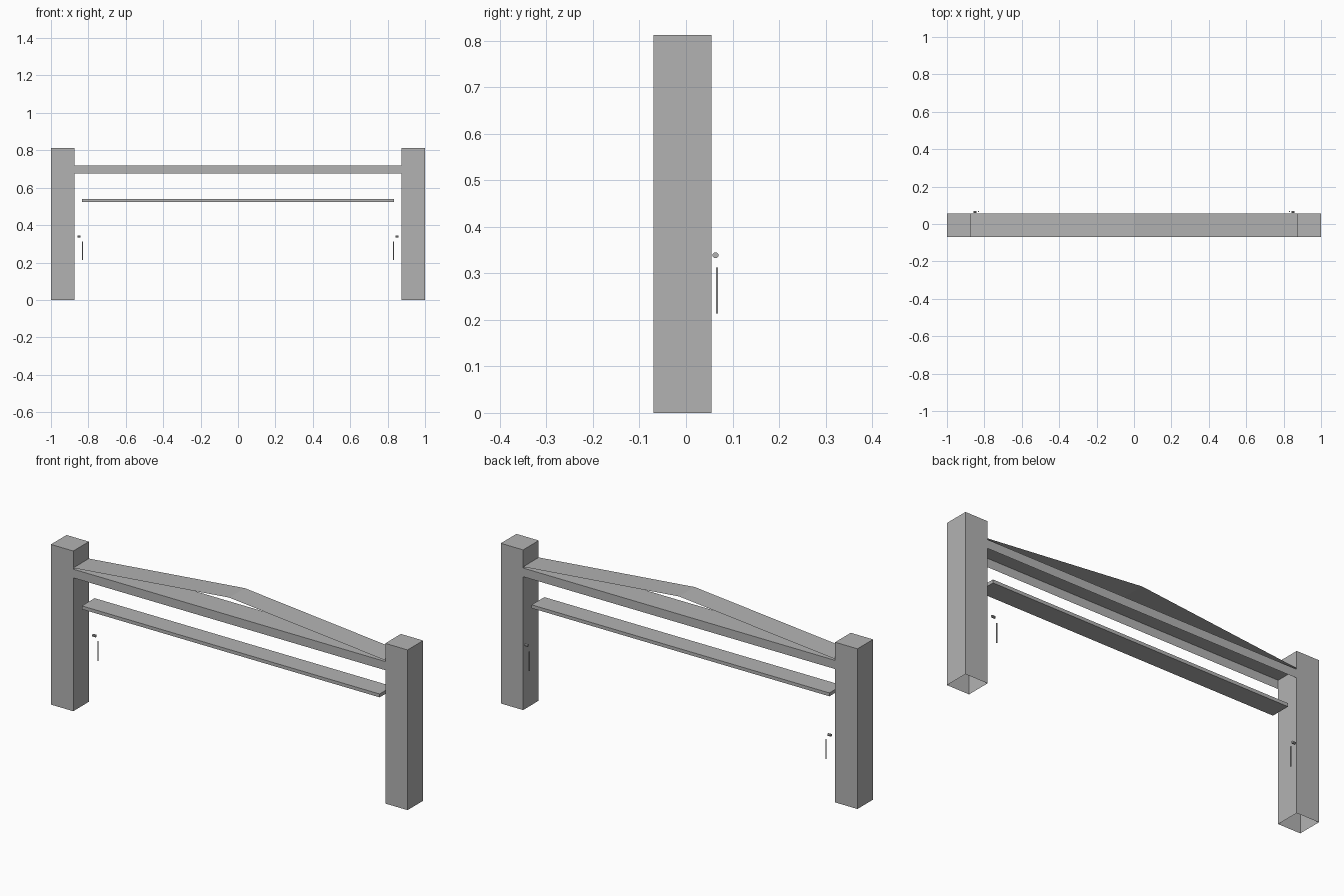
import bpy
import bmesh
from mathutils import Matrix, Vector

default = bpy.data.objects.get("Cube")
if default:
    bpy.data.objects.remove(default, do_unlink=True)

GREY = (0.45, 0.45, 0.45, 1.0)
grey = bpy.data.materials.new("plain grey")
grey.diffuse_color = GREY
grey.use_nodes = True
grey.node_tree.nodes["Principled BSDF"].inputs["Base Color"].default_value = GREY

FRONT, BACK = -0.07, 0.055
INNER = 0.875


def finish(name, bm):
    mesh = bpy.data.meshes.new(name)
    bm.to_mesh(mesh)
    bm.free()
    mesh.materials.append(grey)
    obj = bpy.data.objects.new(name, mesh)
    bpy.context.collection.objects.link(obj)
    return obj


def box(name, low, high, open_faces=()):
    """Box between two corners, leaving out faces that look along open_faces."""
    bm = bmesh.new()
    low, high = Vector(low), Vector(high)
    bmesh.ops.create_cube(bm, size=1, matrix=Matrix.LocRotScale(
        (low + high) / 2, None, high - low))
    bm.normal_update()
    gone = [f for f in bm.faces
            if any(f.normal.dot(Vector(d)) > 0.9 for d in open_faces)]
    bmesh.ops.delete(bm, geom=gone, context='FACES')
    return finish(name, bm)


DOWN, LEFT, RIGHT = (0, 0, -1), (1, 0, 0), (-1, 0, 0)

# Hollow posts, with a small knob and a thin pull behind each
for side, s in (("left", 1), ("right", -1)):
    xs = sorted((s * INNER, s))
    box(side + "_post", (xs[0], FRONT, 0), (xs[1], BACK, 0.812), [DOWN])

    x = s * 0.832
    box(side + "_pull", (x - 0.002, 0.064, 0.214),
        (x + 0.002, 0.069, 0.313))

    bm = bmesh.new()
    bmesh.ops.create_cone(
        bm, cap_ends=True, segments=8, radius1=0.0065, radius2=0.0065,
        depth=0.018,
        matrix=Matrix.Translation((s * 0.85, 0.0635, 0.339))
        @ Matrix.Rotation(1.5708, 4, 'Y') @ Matrix.Rotation(0.3927, 4, 'Z'))
    finish(side + "_knob", bm)

# Channel beam, open underneath
box("top_beam", (-INNER, FRONT, 0.676), (INNER, BACK, 0.72),
    [DOWN, LEFT, RIGHT])

# Thin bent sheet rising to a ridge above the beam
bm = bmesh.new()
profile = [(-INNER, 0.726), (0, 0.81), (INNER, 0.726)]
rows = [[bm.verts.new((x, y, z)) for y in (FRONT, BACK)] for x, z in profile]
for a, b in zip(rows, rows[1:]):
    bm.faces.new((a[0], b[0], b[1], a[1]))
finish("ridge_sheet", bm)

# Solid lower rail
box("lower_rail", (-0.835, -0.058, 0.523), (0.835, 0.044, 0.54))
